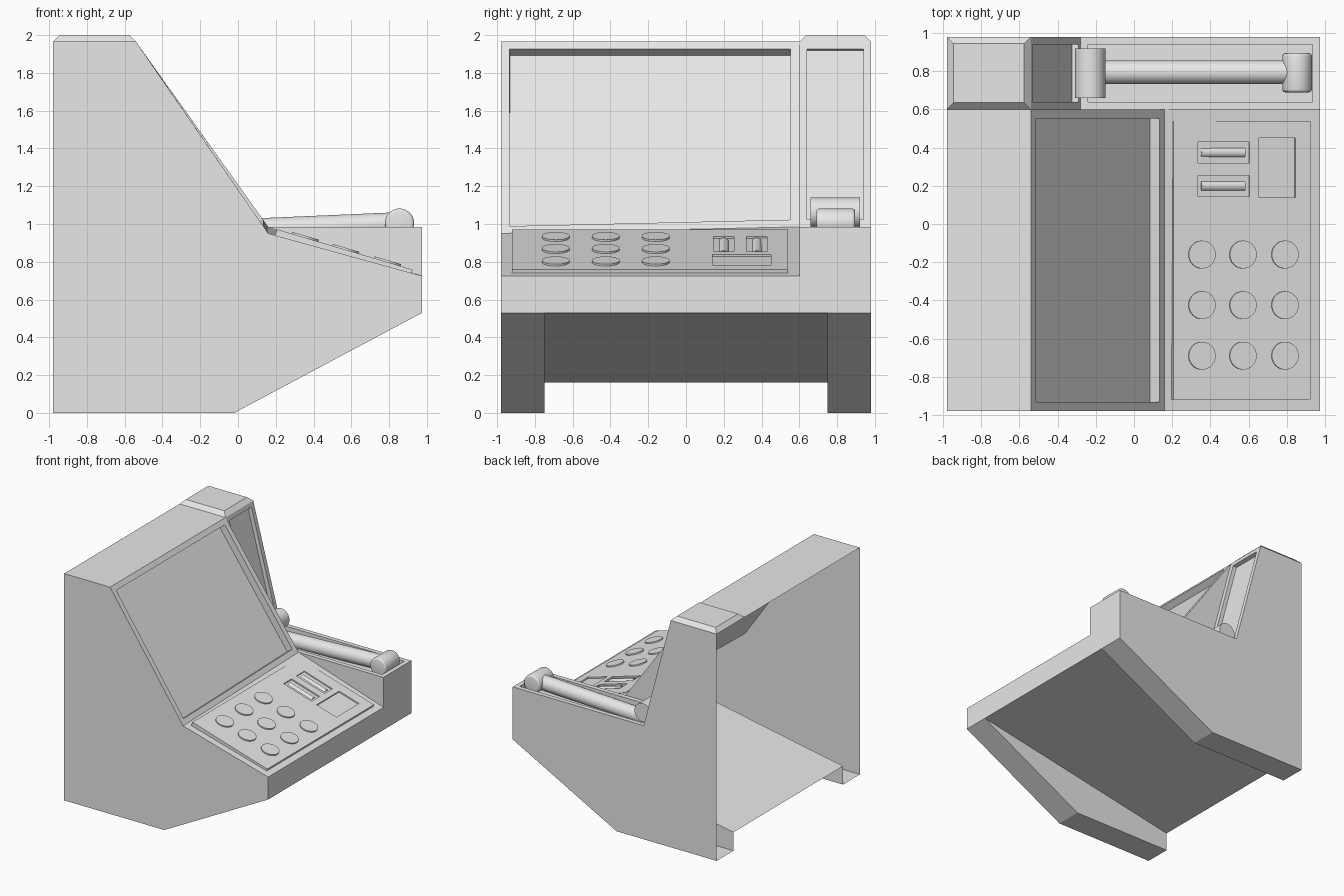
import bpy, bmesh, math
from mathutils import Vector, Matrix

if "Cube" in bpy.data.objects:
    bpy.data.objects.remove(bpy.data.objects["Cube"])

grey = bpy.data.materials.new("plain grey")
grey.diffuse_color = (0.8, 0.8, 0.8, 1)
grey.use_nodes = True
grey.node_tree.nodes["Principled BSDF"].inputs["Base Color"].default_value = grey.diffuse_color


def finish(bm, name, smooth=False):
    me = bpy.data.meshes.new(name)
    bm.to_mesh(me)
    bm.free()
    me.materials.append(grey)
    ob = bpy.data.objects.new(name, me)
    bpy.context.collection.objects.link(ob)
    if smooth:
        bpy.ops.object.select_all(action='DESELECT')
        ob.select_set(True)
        bpy.context.view_layer.objects.active = ob
        bpy.ops.object.shade_smooth_by_angle(angle=math.radians(40))
    return ob


def box(name, size, mat):
    bm = bmesh.new()
    bmesh.ops.create_cube(bm, size=1, matrix=mat @ Matrix.Diagonal((*size, 1)))
    return finish(bm, name)


def rod(name, a, b, r, seg=32, bevel=0.0):
    a, b = Vector(a), Vector(b)
    bm = bmesh.new()
    turn = (b - a).to_track_quat('Z', 'Y').to_matrix().to_4x4()
    bmesh.ops.create_cone(bm, cap_ends=True, segments=seg, radius1=r, radius2=r,
                          depth=(b - a).length, matrix=Matrix.Translation((a + b) / 2) @ turn)
    if bevel:
        rims = [e for e in bm.edges if any(len(f.verts) > 4 for f in e.link_faces)]
        bmesh.ops.bevel(bm, geom=rims, offset=bevel, segments=3, profile=0.5, affect='EDGES')
    return finish(bm, name, True)


# Key levels of the cabinet
B, F, L, S, R = -0.98, 0.975, -0.98, 0.6, 0.98     # back, front, left, step, right
TOP, DECK, LIP, NOSE, LEG = 1.965, 0.985, 0.725, 0.53, 0.75
XT, XS, XD = -0.54, 0.16, -0.28                    # top edge, screen foot, tower foot
low, high = 0.95, 0.985                            # screen foot height, left and right

# Cabinet shell, open at the back
bm = bmesh.new()


def face(*pts):
    return bm.faces.new([bm.verts.new(p) for p in pts])


def side(y, *xz):
    return face(*[(x, y, z) for x, z in xz])


foot = [(B, 0), (-0.02, 0), (F, NOSE)]
side(L, *foot, (F, LIP), (XS, low), (XT, TOP), (B, TOP))
side(R, *reversed(foot + [(F, DECK), (XD, DECK), (XT, TOP), (B, TOP)]))
side(S, (XD, DECK), (XT, TOP), (XS, high))                   # step beside tower
side(S, (XS, high), (F, LIP), (F, DECK))                     # step beside keypad
face((B, L, TOP), (XT, L, TOP), (XT, S, TOP), (B, S, TOP))   # top
face((F, L, NOSE), (F, R, NOSE), (F, R, DECK), (F, S, DECK), (F, S, LIP), (F, L, LIP))
face((XS, L, low), (F, L, LIP), (F, S, LIP), (XS, S, high))  # keypad slope
face((B, -LEG, 0.16), (B, LEG, 0.16), (F, LEG, NOSE), (F, -LEG, NOSE))
for s in (-1, 1):                                            # legs
    o, i = s * 0.98, s * LEG
    for (x0, z0), (x1, z1) in zip(foot, foot[1:]):
        p = [(x0, i, z0), (x0, o, z0), (x1, o, z1), (x1, i, z1)]
        face(*(p if s > 0 else p[::-1]))
    p = foot + [(B, 0.16)]
    side(i, *(p[::-1] if s < 0 else p))

screen = face((XS, L, low), (XS, S, high), (XT, S, TOP), (XT, L, TOP))
tower = face((XD, S, DECK), (XD, R, DECK), (XT, R, TOP), (XT, S, TOP))
deck = face((XD, S, DECK), (F, S, DECK), (F, R, DECK), (XD, R, DECK))
# Recessed screen, handset cradle and tray
for f, rim, depth in ((screen, 0.066, 0.06), (tower, 0.056, 0.035), (deck, 0.056, 0.05)):
    bm.normal_update()
    bmesh.ops.inset_individual(bm, faces=[f], thickness=rim, depth=0)
    bm.normal_update()
    n = f.normal.copy()
    new = bmesh.ops.extrude_discrete_faces(bm, faces=[f])["faces"][0]
    bmesh.ops.translate(bm, vec=-n * depth, verts=new.verts)
# Bevelled tower cap
cap = face((B, S, TOP), (XT, S, TOP), (XT, R, TOP), (B, R, TOP))
bm.normal_update()
bmesh.ops.inset_individual(bm, faces=[cap], thickness=0.05, depth=0.035)
bmesh.ops.remove_doubles(bm, verts=bm.verts, dist=0.0005)
finish(bm, "cabinet_shell")

# Sloped frame of the keypad: local x runs down, local z points out
down = Vector((F - XS, 0, LIP - (low + high) / 2)).normalized()
across = Vector((0, 1, 0))
out = down.cross(across)


def on_slope(x, y, lift):
    p = Vector((x, y, 0.967 + (x - XS) * down.z / down.x)) + out * lift
    m = Matrix((down, across, out)).transposed().to_4x4()
    return Matrix.Translation(p) @ m


# Raised keypad plate with card slots and a small window cut in
plate = box("keypad_plate", (0.75, 1.46, 0.04), on_slope(0.56, -0.19, -0.002))
cuts = [(0.465, 0.375, 0.27, 0.11), (0.465, 0.2, 0.27, 0.11), (0.745, 0.295, 0.19, 0.31)]
for x, y, w, h in cuts:
    c = box("cutter", (w / down.x, h, 0.06), on_slope(x, y, 0.036))
    c.hide_render = True
    c.hide_viewport = True
    mod = plate.modifiers.new("cut", 'BOOLEAN')
    mod.operation, mod.object, mod.solver = 'DIFFERENCE', c, 'EXACT'

# Rounded slot guides
for _, y, _, _ in cuts[:2]:
    a, b = on_slope(0.35, y, -0.012).translation, on_slope(0.58, y, -0.012).translation
    rod("slot_guide", a, b, 0.03, 20)

# Round keys
for x in (0.35, 0.565, 0.785):
    for y in (-0.69, -0.425, -0.16):
        m = on_slope(x, y, 0)
        rod("key", m @ Vector((0, 0, 0)), m @ Vector((0, 0, 0.028)), 0.073)

# Handset
rod("handset_grip", (-0.2, 0.795, 0.955), (0.84, 0.795, 1.0), 0.062)
rod("handset_mouthpiece", (0.855, 0.69, 1.005), (0.855, 0.895, 1.005), 0.077, 32, 0.015)
rod("handset_earpiece", (-0.23, 0.66, 1.06), (-0.23, 0.92, 1.06), 0.08)
